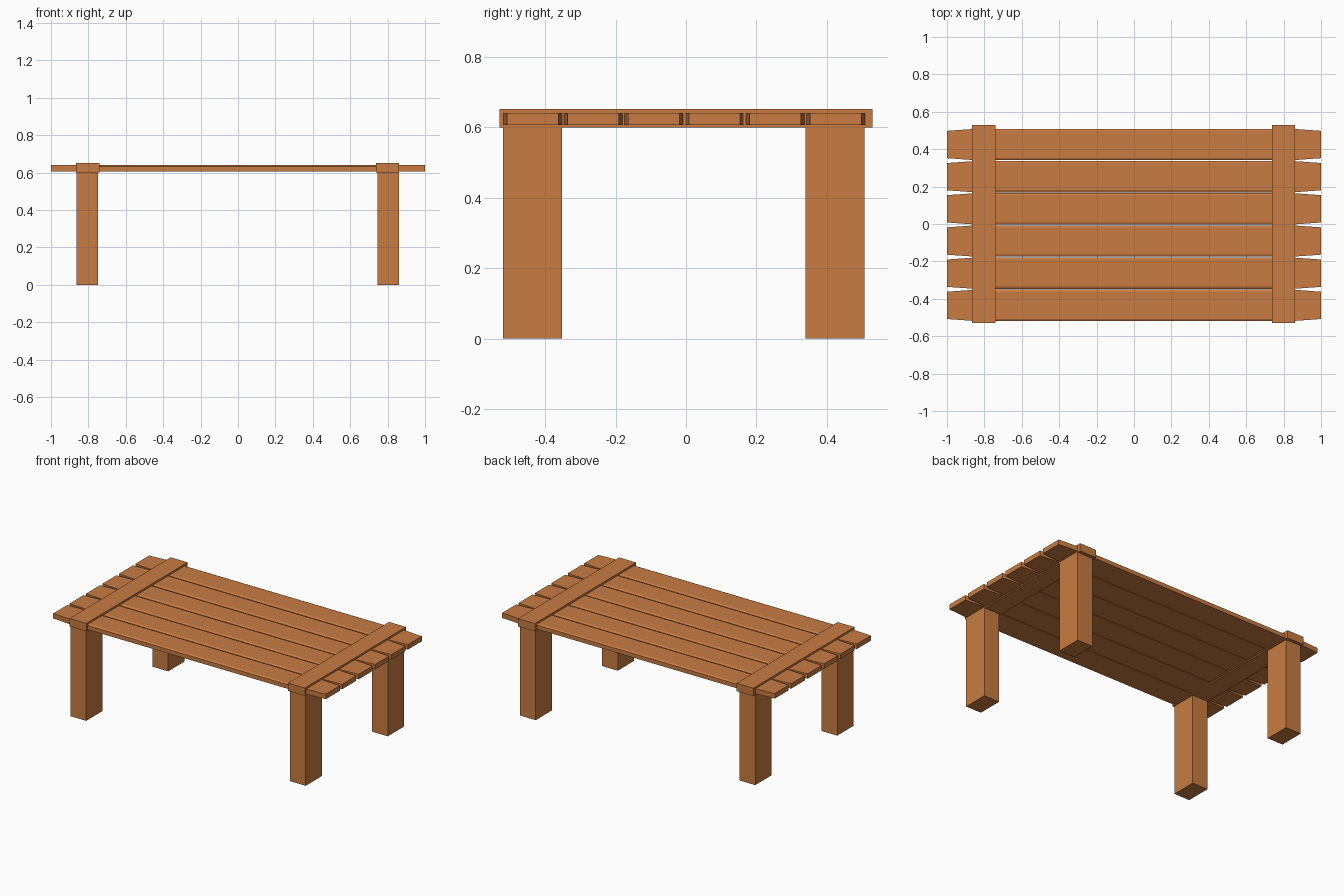
import bpy, bmesh

if "Cube" in bpy.data.objects:
    bpy.data.objects.remove(bpy.data.objects["Cube"])

wood = bpy.data.materials.new("wood")
wood.diffuse_color = (0.58, 0.20, 0.053, 1)
wood.use_nodes = True
wood.node_tree.nodes["Principled BSDF"].inputs["Base Color"].default_value = wood.diffuse_color


def finish(name, bm):
    bmesh.ops.recalc_face_normals(bm, faces=bm.faces)
    mesh = bpy.data.meshes.new(name)
    bm.to_mesh(mesh)
    bm.free()
    mesh.materials.append(wood)
    bpy.context.collection.objects.link(bpy.data.objects.new(name, mesh))


def box(name, x, y, z):
    bm = bmesh.new()
    bmesh.ops.create_cube(bm, size=1)
    for v in bm.verts:
        for i, (a, b) in enumerate((x, y, z)):
            v.co[i] = b if v.co[i] > 0 else a
    finish(name, bm)


def plank(name, yc, z0=0.607, z1=0.64):
    # (x, half width, drop of the eased top edges)
    stations = [(-1, 0.073, 0), (-0.86, 0.083, 0), (-0.76, 0.084, 0.006),
                (0.76, 0.084, 0.006), (0.86, 0.083, 0), (1, 0.073, 0)]
    bm = bmesh.new()
    rings = []
    for x, h, d in stations:
        section = [(-h, z0), (h, z0), (h, z1 - d), (h - 0.012, z1),
                   (-h + 0.012, z1), (-h, z1 - d)]
        rings.append([bm.verts.new((x, yc + y, z)) for y, z in section])
    for a, b in zip(rings, rings[1:]):
        for i in range(6):
            j = (i + 1) % 6
            bm.faces.new((a[i], a[j], b[j], b[i]))
    bm.faces.new(rings[0])
    bm.faces.new(rings[-1])
    finish(name, bm)


# Table top planks
for i in range(6):
    plank(f"plank_{i + 1}", -0.435 + 0.172 * i)

# Cross bars clamping the planks, with a leg at each end
for side, xc in (("left", -0.803), ("right", 0.799)):
    box(f"{side}_cross_bar", (xc - 0.062, xc + 0.062), (-0.53, 0.53), (0.60, 0.652))
    for end, y in (("front", (-0.52, -0.352)), ("back", (0.339, 0.507))):
        xl = xc + (-0.003 if side == "left" else 0.005)
        box(f"{end}_{side}_leg", (xl - 0.057, xl + 0.057), y, (0, 0.605))
